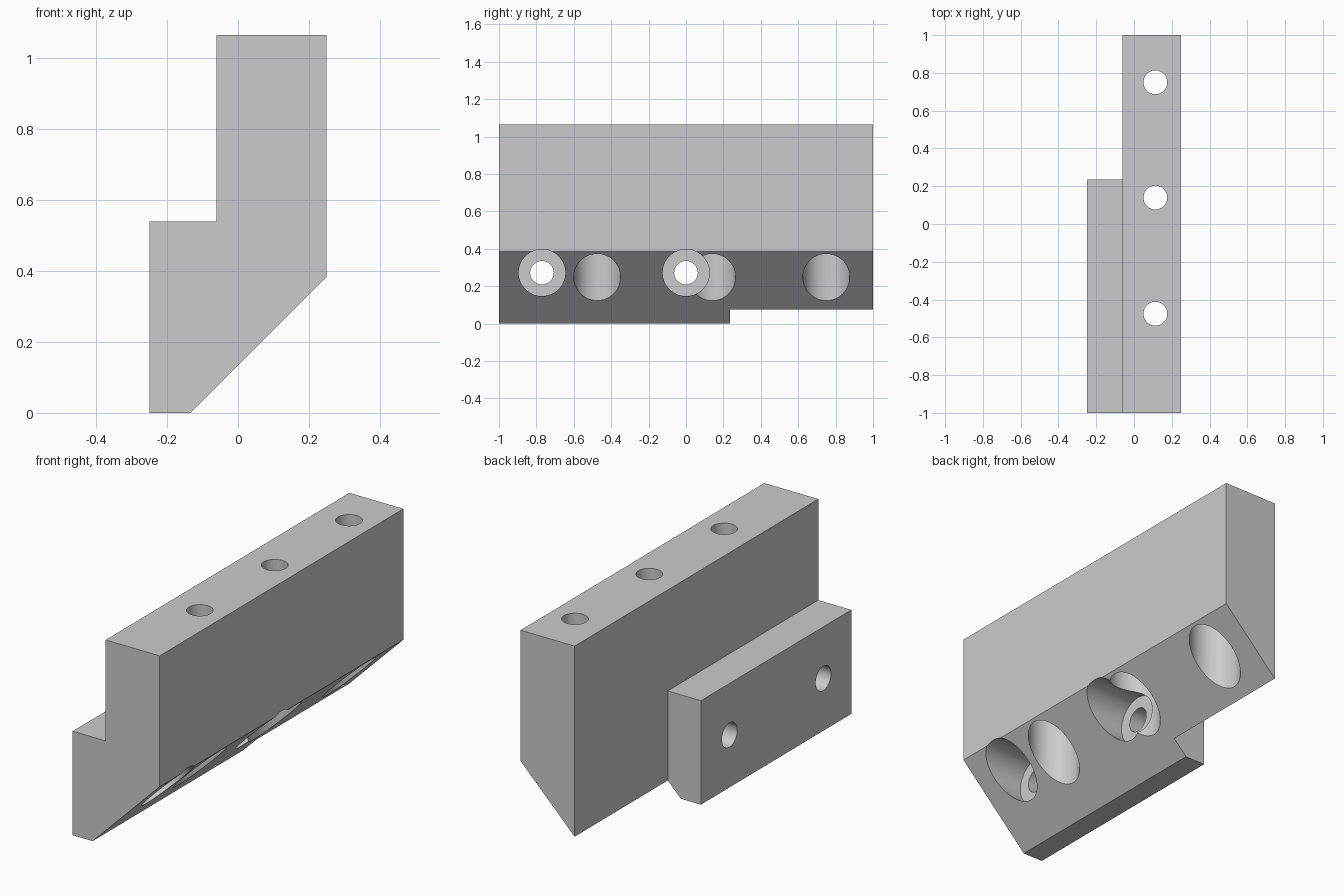
import bpy, bmesh, math
from mathutils import Matrix, Vector

cube = bpy.data.objects.get("Cube")
if cube:
    bpy.data.objects.remove(cube, do_unlink=True)

LENGTH = 2.0
STEP_X, STEP_Y = -0.06, 0.235      # inner face and rear end of the side plate
HOLE_R, BORE_R = 0.063, 0.125

grey = bpy.data.materials.new("plain_grey")
grey.use_nodes = True
colour = (0.6, 0.6, 0.6, 1)
grey.diffuse_color = colour
grey.node_tree.nodes["Principled BSDF"].inputs["Base Color"].default_value = colour


def add_object(name, bm):
    bmesh.ops.recalc_face_normals(bm, faces=bm.faces)
    mesh = bpy.data.meshes.new(name)
    bm.to_mesh(mesh)
    bm.free()
    mesh.materials.append(grey)
    obj = bpy.data.objects.new(name, mesh)
    bpy.context.collection.objects.link(obj)
    return obj


def cut(target, cutter):
    cutter.hide_render = True
    mod = target.modifiers.new(cutter.name, 'BOOLEAN')
    mod.operation = 'DIFFERENCE'
    mod.solver = 'EXACT'
    mod.object = cutter
    bpy.context.view_layer.objects.active = target
    bpy.ops.object.modifier_apply(modifier=mod.name)
    bpy.data.objects.remove(cutter, do_unlink=True)


def cylinder(name, start, end, radius):
    start, end = Vector(start), Vector(end)
    axis = end - start
    turn = axis.to_track_quat('Z', 'Y').to_matrix().to_4x4()
    bm = bmesh.new()
    bmesh.ops.create_cone(bm, cap_ends=True, segments=64, radius1=radius,
                          radius2=radius, depth=axis.length,
                          matrix=Matrix.Translation((start + end) / 2) @ turn)
    return add_object(name, bm)


# Stepped bracket body: profile extruded along y
profile = [(-0.25, 0), (-0.135, 0), (0.25, 0.385), (0.25, 1.065),
           (STEP_X, 1.065), (STEP_X, 0.54), (-0.25, 0.54)]
bm = bmesh.new()
face = bm.faces.new([bm.verts.new((x, -LENGTH / 2, z)) for x, z in profile])
ext = bmesh.ops.extrude_face_region(bm, geom=[face])
bmesh.ops.translate(bm, vec=(0, LENGTH, 0),
                    verts=[v for v in ext["geom"] if isinstance(v, bmesh.types.BMVert)])
body = add_object("bracket_body", bm)

# Shorten the side plate at the rear
bm = bmesh.new()
bmesh.ops.create_cube(bm, size=2, matrix=Matrix.Translation((STEP_X - 1, STEP_Y + 1, 0.5)))
cut(body, add_object("rear_notch", bm))

# Upright bolt holes, counterbored from the sloping underside
for y in (-0.475, 0.14, 0.75):
    cut(body, cylinder("upright_bore", (0.113, y, -0.3), (0.113, y, 0.53), BORE_R))
    cut(body, cylinder("upright_hole", (0.113, y, 0.4), (0.113, y, 1.3), HOLE_R))

# Cross bolt holes through the side plate, counterbored from the slope
for y in (-0.77, 0):
    cut(body, cylinder("cross_bore", (0.6, y, 0.272), (-0.025, y, 0.272), BORE_R))
    cut(body, cylinder("cross_hole", (0.1, y, 0.272), (-0.5, y, 0.272), HOLE_R))

bpy.ops.object.select_all(action='DESELECT')
body.select_set(True)
bpy.context.view_layer.objects.active = body
bpy.ops.object.shade_smooth_by_angle(angle=math.radians(25))
